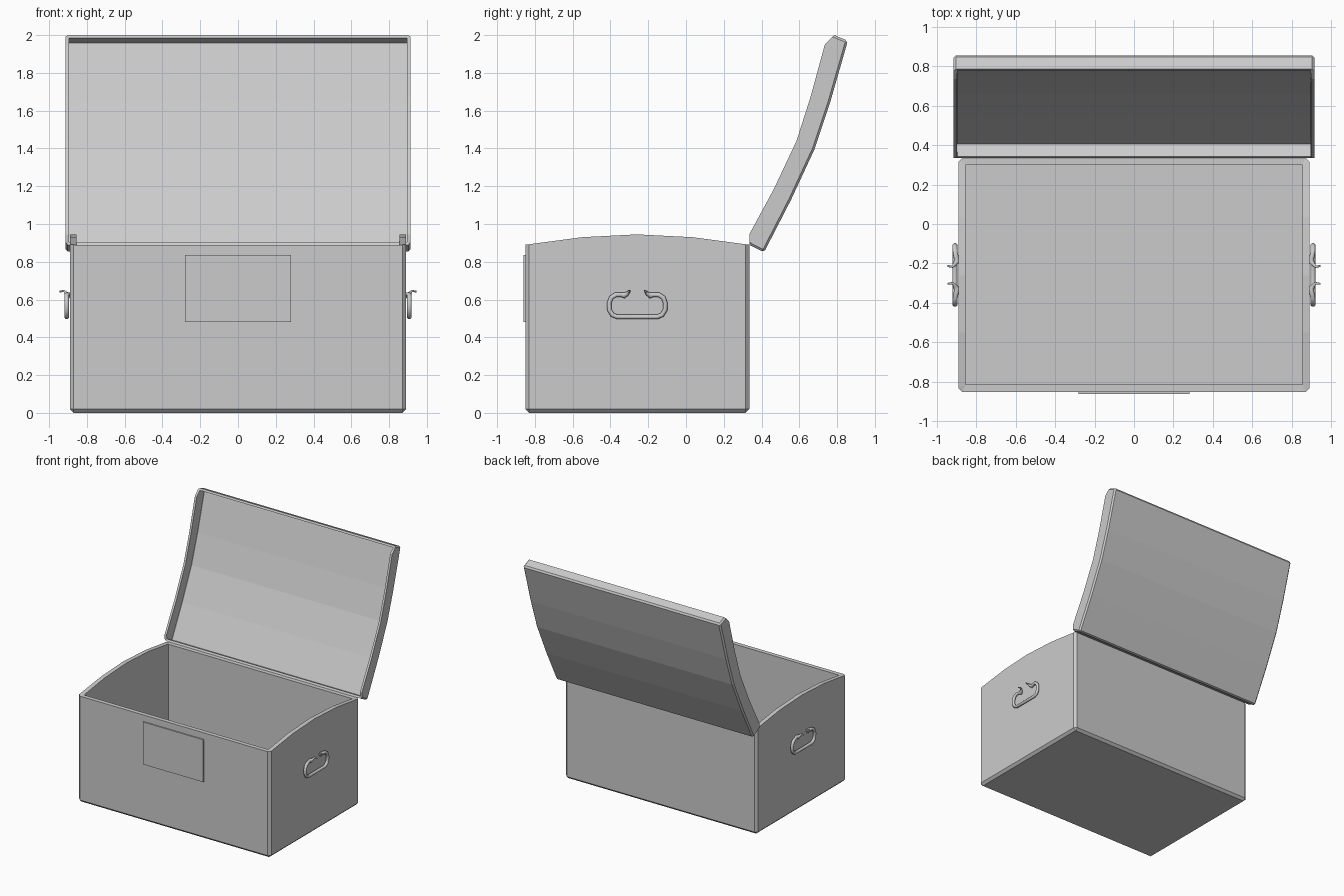
import bpy, bmesh

if "Cube" in bpy.data.objects:
    bpy.data.objects.remove(bpy.data.objects["Cube"])

# arched profile helper: open shell made of a side polygon (y, z), walls between listed edges
def shell(name, pts, half, open_edges, thickness, bevel):
    bm = bmesh.new()
    left = [bm.verts.new((-half, y, z)) for y, z in pts]
    right = [bm.verts.new((half, y, z)) for y, z in pts]
    n = len(pts)
    for i in range(n):
        if i not in open_edges:
            j = (i + 1) % n
            bm.faces.new((left[i], left[j], right[j], right[i]))
    bm.faces.new(left)
    bm.faces.new(right[::-1])
    bmesh.ops.recalc_face_normals(bm, faces=bm.faces)
    # make sure normals point outwards (right side faces +x)
    side = max(bm.faces, key=lambda f: f.calc_center_median().x)
    if side.normal.x < 0:
        bmesh.ops.reverse_faces(bm, faces=bm.faces)
    sharp = [e for e in bm.edges if len(e.link_faces) == 2
             and e.calc_face_angle(0) > 0.7]
    bmesh.ops.bevel(bm, geom=sharp, offset=bevel, segments=1,
                    affect='EDGES', clamp_overlap=True)
    me = bpy.data.meshes.new(name)
    bm.to_mesh(me)
    bm.free()
    ob = bpy.data.objects.new(name, me)
    bpy.context.collection.objects.link(ob)
    m = ob.modifiers.new("wall", 'SOLIDIFY')
    m.thickness = thickness
    m.offset = -1
    m.use_even_offset = True
    return ob

# chest body: floor, front, back, and sides with arched tops
body = [(0.335, 0.89), (0.335, 0), (-0.85, 0), (-0.85, 0.89),
        (-0.55, 0.93), (-0.26, 0.945), (0.035, 0.93)]
shell("chest_body", body, 0.89, {3, 4, 5, 6}, 0.036, 0.02)

# open lid: domed outer panel, end flanges, curved side flanges
lid = [(0.335, 0.89), (0.413, 0.85), (0.557, 1.13), (0.68, 1.395),
       (0.762, 1.64), (0.857, 1.97), (0.785, 2.0), (0.735, 1.95),
       (0.66, 1.675), (0.585, 1.44), (0.465, 1.185), (0.335, 0.945)]
shell("lid", lid, 0.914, {6, 7, 8, 9, 10, 11}, 0.018, 0.012)

# front plate
bpy.ops.mesh.primitive_cube_add(size=1, location=(0, -0.853, 0.658))
plate = bpy.context.object
plate.name = "front_plate"
plate.scale = (0.56, 0.014, 0.355)

# carrying handles: half path (x, y offset, z, thickness), mirrored about the handle centre
half_path = [(0.944, 0.045, 0.643, 0.35), (0.92, 0.042, 0.645, 0.5),
             (0.910, 0.052, 0.632, 0.75), (0.897, 0.068, 0.622, 1.3),
             (0.900, 0.085, 0.626, 1.0), (0.906, 0.115, 0.625, 1.0),
             (0.907, 0.138, 0.610, 1.0), (0.907, 0.149, 0.580, 1.0),
             (0.907, 0.147, 0.545, 1.0), (0.907, 0.132, 0.519, 1.0),
             (0.907, 0.105, 0.508, 1.0)]
full = half_path + [(x, -y, z, r) for x, y, z, r in reversed(half_path)]
for side, name in ((1, "handle_right"), (-1, "handle_left")):
    cu = bpy.data.curves.new(name, 'CURVE')
    cu.dimensions = '3D'
    cu.bevel_depth = 0.013
    cu.bevel_resolution = 2
    cu.use_fill_caps = True
    sp = cu.splines.new('POLY')
    sp.points.add(len(full) - 1)
    for p, (x, y, z, r) in zip(sp.points, full):
        p.co = (side * x, -0.258 + y, z, 1)
        p.radius = r
    sp.use_smooth = True
    bpy.context.collection.objects.link(bpy.data.objects.new(name, cu))
